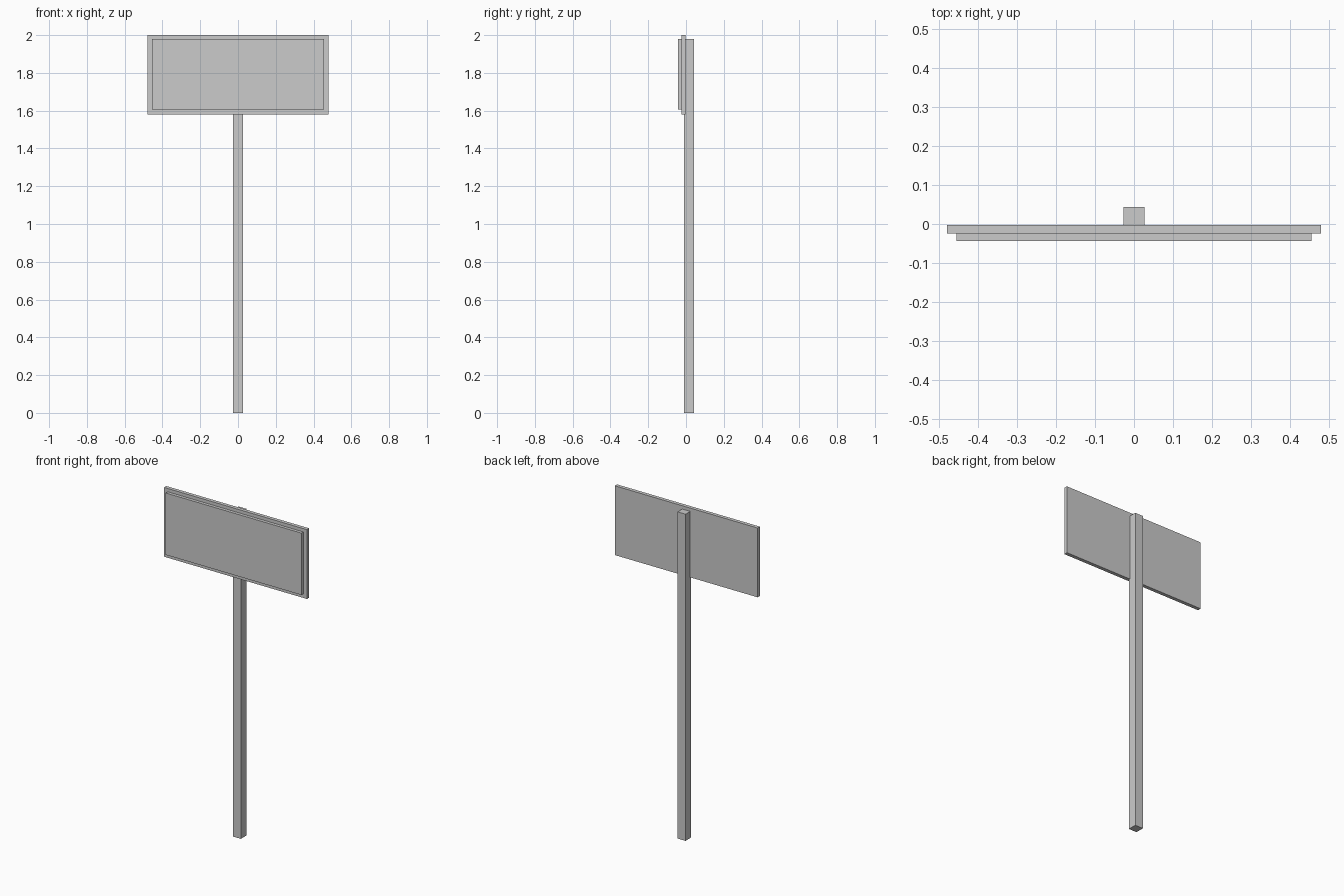
import bpy

if "Cube" in bpy.data.objects:
    bpy.data.objects.remove(bpy.data.objects["Cube"])

grey = bpy.data.materials.new("light_grey")
grey.diffuse_color = (0.6, 0.6, 0.6, 1)
grey.use_nodes = True
grey.node_tree.nodes["Principled BSDF"].inputs["Base Color"].default_value = grey.diffuse_color


def box(name, x, y, z):
    """Box spanning the (min, max) range given on each axis."""
    spans = (x, y, z)
    bpy.ops.mesh.primitive_cube_add(size=1)
    ob = bpy.context.object
    ob.name = name
    for v in ob.data.vertices:
        v.co = [lo + (c + 0.5) * (hi - lo) for c, (lo, hi) in zip(v.co, spans)]
    ob.data.materials.append(grey)
    return ob


# Square post, let slightly into the back of the board
box("post", (-0.027, 0.027), (-0.011, 0.043), (0, 1.98))
# Backing board
box("backing_board", (-0.479, 0.479), (-0.024, -0.002), (1.58, 2.0))
# Smaller raised panel on the front
box("front_panel", (-0.455, 0.455), (-0.043, -0.024), (1.605, 1.98))
